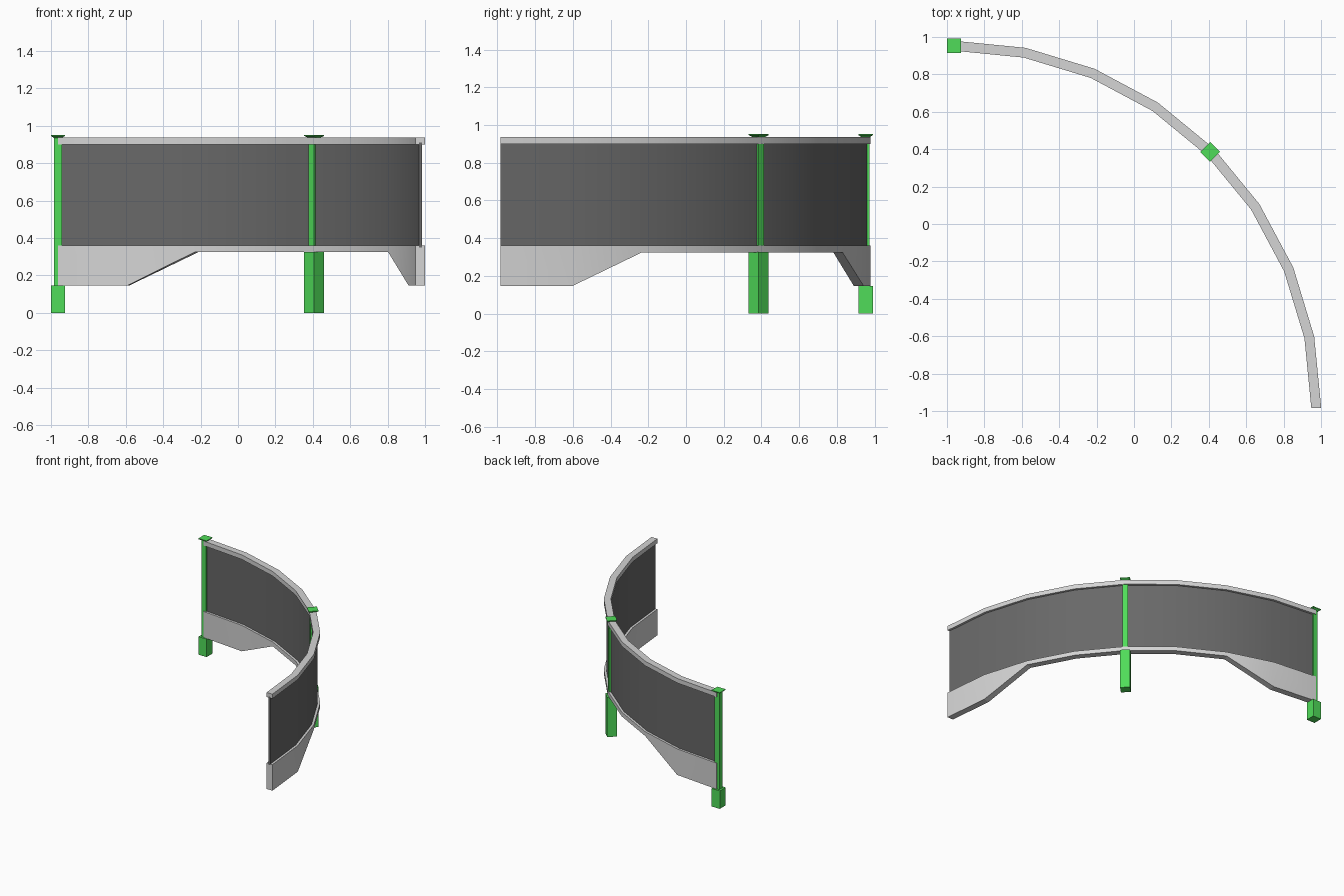
import bpy
import bmesh
from math import sin, cos, pi, radians
from mathutils import Matrix, Vector

old = bpy.data.objects.get("Cube")
if old:
    bpy.data.objects.remove(old, do_unlink=True)

SEGMENTS = 8
RADIUS = 1.937
CENTRE = Vector((-0.9625, -0.984, 0))


def material(name, color):
    mat = bpy.data.materials.new(name)
    mat.use_nodes = True
    mat.diffuse_color = color
    mat.node_tree.nodes["Principled BSDF"].inputs["Base Color"].default_value = color
    return mat


GREY = material("light grey", (0.66, 0.66, 0.66, 1))
DARK = material("dark panel grey", (0.14, 0.14, 0.14, 1))
GREEN = material("bright green", (0.08, 0.72, 0.1, 1))


def finish(name, bm, mat, smooth=False):
    bmesh.ops.recalc_face_normals(bm, faces=bm.faces)
    mesh = bpy.data.meshes.new(name)
    bm.to_mesh(mesh)
    bm.free()
    mesh.materials.append(mat)
    obj = bpy.data.objects.new(name, mesh)
    bpy.context.collection.objects.link(obj)
    if smooth:
        bpy.ops.object.select_all(action='DESELECT')
        obj.select_set(True)
        bpy.context.view_layer.objects.active = obj
        bpy.ops.object.shade_smooth_by_angle(angle=radians(20))
    return obj


def on_arc(station, offset, z):
    a = pi / 2 * (1 - station / SEGMENTS)
    r = RADIUS + offset
    return CENTRE + Vector((r * cos(a), r * sin(a), z))


def curved_wall(name, mat, width, bottoms, top):
    """Sweep a rectangle along the quarter arc, with a bottom height per station."""
    bm = bmesh.new()
    h = width / 2
    rings = []
    for i, low in enumerate(bottoms):
        corners = ((-h, low), (h, low), (h, top), (-h, top))
        rings.append([bm.verts.new(on_arc(i, o, z)) for o, z in corners])
    for a, b in zip(rings, rings[1:]):
        for k in range(4):
            n = (k + 1) % 4
            bm.faces.new((a[k], a[n], b[n], b[k]))
    bm.faces.new(rings[0])
    bm.faces.new(rings[-1])
    return finish(name, bm, mat, smooth=True)


def square_column(name, station, low, high, bottom_width, top_width):
    """Square column turned to face along the arc; may taper."""
    bm = bmesh.new()
    bmesh.ops.create_cube(bm, size=1)
    for v in bm.verts:
        w = top_width if v.co.z > 0 else bottom_width
        v.co = Vector((v.co.x * w, v.co.y * w, high if v.co.z > 0 else low))
    turn = Matrix.Rotation(-pi / 2 * station / SEGMENTS, 4, 'Z')
    place = Matrix.Translation(on_arc(station, 0, 0))
    bmesh.ops.transform(bm, matrix=place @ turn, verts=bm.verts)
    return finish(name, bm, GREEN)


# Curved panel, top rail and the bottom rail that drops into skirts at both ends
count = SEGMENTS + 1
curved_wall("panel", DARK, 0.016, [0.35] * count, 0.91)
curved_wall("top_rail", GREY, 0.053, [0.9] * count, 0.937)
skirt = [0.147 if i in (0, 1, SEGMENTS - 1, SEGMENTS) else 0.325 for i in range(count)]
curved_wall("bottom_rail", GREY, 0.053, skirt, 0.36)

# Posts with foot blocks and flared caps
for label, station, foot_top in (("end", 0, 0.147), ("middle", SEGMENTS / 2, 0.326)):
    square_column(label + "_foot", station, 0, foot_top, 0.075, 0.075)
    square_column(label + "_post", station, foot_top, 0.938, 0.041, 0.041)
    square_column(label + "_cap_flare", station, 0.936, 0.946, 0.045, 0.075)
    square_column(label + "_cap", station, 0.946, 0.952, 0.075, 0.075)
